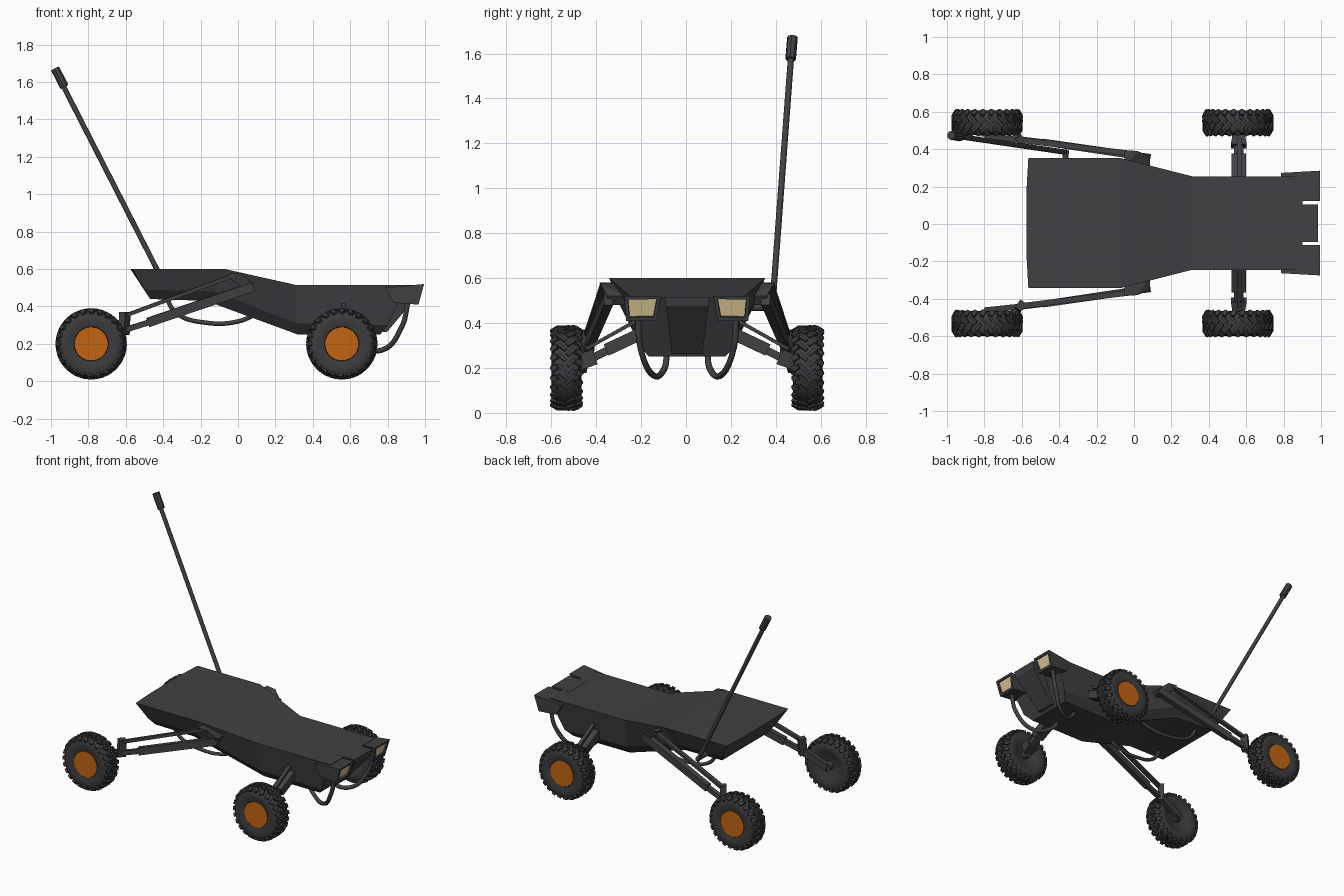
import bpy, bmesh, math
from mathutils import Vector, Matrix

cube = bpy.data.objects.get("Cube")
if cube:
    bpy.data.objects.remove(cube, do_unlink=True)

Y0 = 0.005  # centre line of the vehicle


def material(name, rgb):
    m = bpy.data.materials.new(name)
    m.use_nodes = True
    col = (*rgb, 1.0)
    m.diffuse_color = col
    m.node_tree.nodes["Principled BSDF"].inputs["Base Color"].default_value = col
    return m


BODY = material("dark_grey", (0.052, 0.051, 0.056))
RUBBER = material("tyre_rubber", (0.045, 0.045, 0.049))
ORANGE = material("rim_orange", (0.55, 0.13, 0.006))
LAMP = material("lamp_cream", (0.68, 0.56, 0.30))


def add(name, bm, mats, smooth=False):
    bmesh.ops.recalc_face_normals(bm, faces=bm.faces)
    me = bpy.data.meshes.new(name)
    bm.to_mesh(me)
    bm.free()
    for m in mats:
        me.materials.append(m)
    ob = bpy.data.objects.new(name, me)
    bpy.context.collection.objects.link(ob)
    if smooth:
        bpy.ops.object.select_all(action='DESELECT')
        ob.select_set(True)
        bpy.context.view_layer.objects.active = ob
        bpy.ops.object.shade_smooth_by_angle(angle=math.radians(40))
    return ob


def hull(name, pts, mat=BODY):
    bm = bmesh.new()
    for p in pts:
        bm.verts.new(p)
    bmesh.ops.convex_hull(bm, input=bm.verts)
    return add(name, bm, [mat])


def bar(name, a, b, w, h, w2=None, h2=None):
    """Tapered box from a to b; w is the level width, h the height."""
    a, b = Vector(a), Vector(b)
    d = (b - a).normalized()
    side = d.cross(Vector((0, 0, 1))).normalized()
    up = side.cross(d)
    pts = []
    for p, ww, hh in ((a, w, h), (b, w2 or w, h2 or h)):
        pts += [p + side * i * ww / 2 + up * j * hh / 2 for i in (-1, 1) for j in (-1, 1)]
    return hull(name, pts)


def rod(name, a, b, r, sides=12, mat=BODY):
    a, b = Vector(a), Vector(b)
    d = b - a
    bm = bmesh.new()
    rot = d.to_track_quat('Z', 'Y').to_matrix().to_4x4()
    bmesh.ops.create_cone(bm, cap_ends=True, segments=sides, radius1=r, radius2=r,
                          depth=d.length, matrix=Matrix.Translation((a + b) / 2) @ rot)
    return add(name, bm, [mat], True)


def tube(name, pts, r):
    """Round bar swept through a few points."""
    cu = bpy.data.curves.new(name, 'CURVE')
    cu.dimensions = '3D'
    cu.bevel_depth, cu.bevel_resolution, cu.resolution_u = r, 2, 6
    cu.use_fill_caps = True
    sp = cu.splines.new('BEZIER')
    sp.bezier_points.add(len(pts) - 1)
    for bp, p in zip(sp.bezier_points, pts):
        bp.co = p
        bp.handle_left_type = bp.handle_right_type = 'AUTO'
    ob = bpy.data.objects.new(name, cu)
    bpy.context.collection.objects.link(ob)
    bpy.ops.object.select_all(action='DESELECT')
    ob.select_set(True)
    bpy.context.view_layer.objects.active = ob
    bpy.ops.object.convert(target='MESH')
    bpy.context.object.data.materials.clear()
    bpy.context.object.data.materials.append(BODY)


def wheel(name, x, y, z, s):
    place = Matrix.Translation((x, y, z))
    # tyre: profile of (radius, outward offset) turned around the axle
    prof = [(0.0, 0.035), (0.088, 0.035), (0.092, 0.058), (0.125, 0.066), (0.155, 0.064),
            (0.172, 0.054), (0.180, 0.03), (0.182, 0.0), (0.180, -0.03), (0.172, -0.054),
            (0.155, -0.064), (0.125, -0.066), (0.095, -0.058), (0.04, -0.035), (0.0, -0.035)]
    bm = bmesh.new()
    vs = [bm.verts.new((0, s * t, r)) for r, t in prof]
    es = [bm.edges.new(p) for p in zip(vs, vs[1:])]
    bmesh.ops.spin(bm, geom=vs + es, cent=(0, 0, 0), axis=(0, 1, 0),
                   angle=math.tau, steps=40, use_duplicate=False)
    bmesh.ops.remove_doubles(bm, verts=bm.verts, dist=0.0005)
    bm.transform(place)
    add(name + "_tyre", bm, [RUBBER], True)
    # tread: slanted centre lugs and shoulder lugs
    bm = bmesh.new()
    n = 24
    for i in range(n):
        for k in (-1, 1):
            for t, r, yaw, tilt, size in ((0.02, 0.183, 42, 0, (0.015, 0.044, 0.014)),
                                          (0.054, 0.174, -22, 32, (0.024, 0.032, 0.014))):
                ang = math.tau * (i + (0.5 if k > 0 else 0)) / n
                m = (place @ Matrix.Rotation(ang, 4, 'Y') @ Matrix.Translation((0, k * t, r))
                     @ Matrix.Rotation(-k * math.radians(tilt), 4, 'X')
                     @ Matrix.Rotation(k * math.radians(yaw), 4, 'Z')
                     @ Matrix.Diagonal((*size, 1)))
                bmesh.ops.create_cube(bm, size=1, matrix=m)
    add(name + "_tread", bm, [RUBBER])
    # flat coloured rim disc and inner hub
    rod(name + "_rim", (x, y + s * 0.03, z), (x, y + s * 0.06, z), 0.09, 32, ORANGE)
    rod(name + "_hub", (x, y - s * 0.075, z), (x, y - s * 0.02, z), 0.03, 12)


# Hull: lofted sections, each with top, middle and bottom (x, half width, z)
sections = [
    [(-0.565, 0.347, 0.60), (-0.50, 0.30, 0.49), (-0.47, 0.26, 0.44)],
    [(-0.07, 0.347, 0.60), (-0.12, 0.30, 0.48), (-0.17, 0.25, 0.43)],
    [(0.31, 0.25, 0.515), (0.31, 0.215, 0.31), (0.32, 0.17, 0.25)],
    [(0.90, 0.25, 0.515), (0.80, 0.215, 0.30), (0.76, 0.17, 0.25)],
]
bm = bmesh.new()
rings = []
for sec in sections:
    ring = [bm.verts.new((x, Y0 + w, z)) for x, w, z in sec]
    ring += [bm.verts.new((x, Y0 - w, z)) for x, w, z in reversed(sec)]
    rings.append(ring)
for a, b in zip(rings, rings[1:]):
    for i in range(6):
        j = (i + 1) % 6
        bm.faces.new((a[i], a[j], b[j], b[i]))
bm.faces.new(rings[0])
bm.faces.new(rings[-1])
add("body_hull", bm, [BODY])
hull("tail_edge", [(x, Y0 + y, z) for x, y, z in
                   ((-0.575, 0.17, 0.60), (-0.575, -0.17, 0.60), (-0.565, 0.347, 0.60),
                    (-0.565, -0.347, 0.60), (-0.47, 0.26, 0.44), (-0.47, -0.26, 0.44))])

# Nose panel, tapering down the front
hull("nose_panel", [(x, Y0 + k * w, z) for k in (-1, 1) for x, w, z in
                    ((0.84, 0.10, 0.516), (0.985, 0.10, 0.516), (0.975, 0.095, 0.475),
                     (0.795, 0.068, 0.262), (0.74, 0.068, 0.27))])

# Handle pole on the left side
rod("pole_mount", (-0.365, 0.24, 0.47), (-0.365, 0.395, 0.47), 0.016)
rod("pole", (-0.36, 0.383, 0.455), (-0.94, 0.468, 1.59), 0.014)
rod("pole_grip", (-0.928, 0.466, 1.575), (-0.978, 0.474, 1.672), 0.024, 8)

for s, side in ((1, "left"), (-1, "right")):
    def P(x, y, z):
        return (x, Y0 + s * y, z)

    # Headlight housing with an inset lamp face
    bm = bmesh.new()
    back = [(0.785, 0.118, 0.50), (0.785, 0.268, 0.50), (0.83, 0.268, 0.42), (0.83, 0.135, 0.42)]
    front = [(0.995, 0.118, 0.52), (0.995, 0.28, 0.52), (0.965, 0.272, 0.41), (0.965, 0.135, 0.41)]
    bv = [bm.verts.new(P(*p)) for p in back]
    fv = [bm.verts.new(P(*p)) for p in front]
    for i in range(4):
        j = (i + 1) % 4
        bm.faces.new((bv[i], bv[j], fv[j], fv[i]))
    bm.faces.new(bv)
    lamp = bm.faces.new(fv)
    bmesh.ops.recalc_face_normals(bm, faces=bm.faces)
    bmesh.ops.inset_individual(bm, faces=[lamp], thickness=0.022, depth=0)
    bmesh.ops.inset_individual(bm, faces=[lamp], thickness=0.002, depth=-0.012)
    lamp.material_index = 1
    add(side + "_headlight", bm, [BODY, LAMP])

    # Guard hoops under the nose and under the tail
    tube(side + "_front_hoop", [P(0.91, 0.218, 0.43), P(0.875, 0.208, 0.29), P(0.77, 0.15, 0.167),
                                P(0.65, 0.10, 0.20), P(0.60, 0.09, 0.27)], 0.014)
    tube(side + "_rear_hoop", [P(-0.39, 0.19, 0.46), P(-0.33, 0.19, 0.365), P(-0.16, 0.18, 0.312),
                               P(0.0, 0.17, 0.32), P(0.10, 0.16, 0.36)], 0.012)

    # Wheels
    wheel(side + "_rear_wheel", -0.785, Y0 + s * 0.537, 0.20, s)
    wheel(side + "_front_wheel", 0.555, Y0 + s * 0.537, 0.20, s)

    # Rear trailing arm, upper link and pivot
    hull(side + "_rear_pivot", [P(*p) for p in (
        (-0.05, 0.30, 0.58), (-0.05, 0.39, 0.58), (0.02, 0.385, 0.575), (0.085, 0.355, 0.52),
        (0.085, 0.28, 0.52), (0.06, 0.355, 0.48), (0.06, 0.26, 0.48), (-0.04, 0.38, 0.545))])
    bar(side + "_rear_arm", P(0.08, 0.35, 0.505), P(-0.48, 0.432, 0.315), 0.04, 0.05, 0.036, 0.05)
    bar(side + "_rear_arm_piston", P(-0.46, 0.43, 0.32), P(-0.62, 0.45, 0.27), 0.03, 0.03)
    bar(side + "_rear_upper_link", P(-0.02, 0.372, 0.567), P(-0.62, 0.445, 0.345), 0.03, 0.02)
    bar(side + "_rear_knuckle", P(-0.61, 0.447, 0.25), P(-0.605, 0.440, 0.37), 0.04, 0.05)
    bar(side + "_rear_axle_arm", P(-0.60, 0.445, 0.28), P(-0.79, 0.465, 0.20), 0.03, 0.05)

    # Front swing arm, piston, upper link and knuckle
    bar(side + "_front_arm", P(0.56, 0.19, 0.36), P(0.56, 0.36, 0.28), 0.075, 0.055)
    bar(side + "_front_arm_piston", P(0.56, 0.34, 0.285), P(0.56, 0.47, 0.22), 0.05, 0.035)
    bar(side + "_front_upper_link", P(0.563, 0.19, 0.43), P(0.563, 0.45, 0.285), 0.025, 0.016)
    bar(side + "_front_knuckle", P(0.56, 0.41, 0.25), P(0.56, 0.48, 0.225), 0.085, 0.07, 0.06, 0.07)
